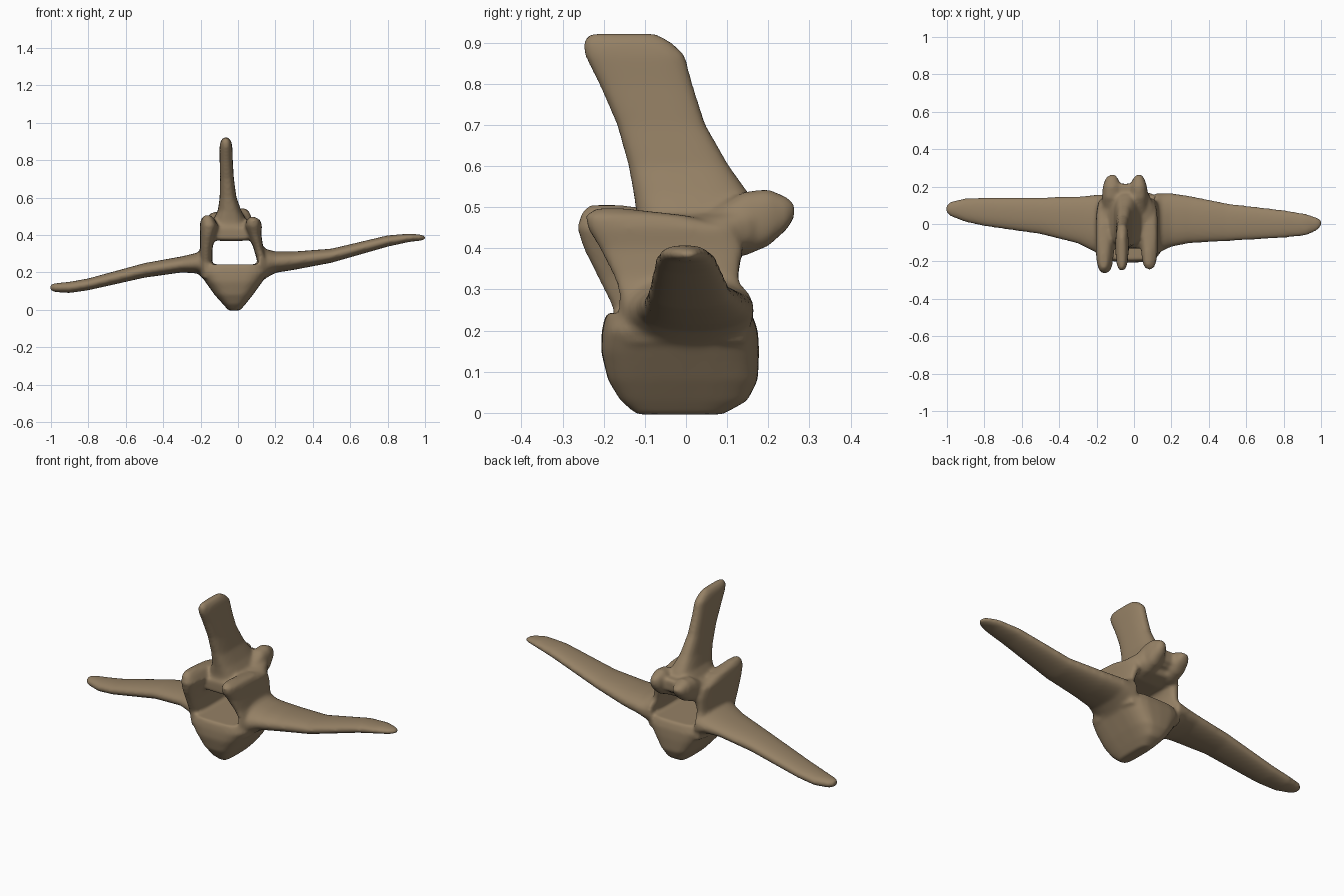
import bpy, bmesh, math
from mathutils import Vector

bone = bpy.data.materials.new("bone_brown")
bone.diffuse_color = (0.30, 0.218, 0.13, 1)

bm = bmesh.new()


def loft(axis, sections, power=2.6, n=28):
    """Closed loft along an axis; section = (t, a0, a1, b0, b1) bounds.
    axis z: a=x b=y, axis x: a=y b=z, axis y: a=x b=z."""
    rings = []
    for t, a0, a1, b0, b1 in sections:
        ring = []
        for i in range(n):
            c, s = math.cos(2 * math.pi * i / n), math.sin(2 * math.pi * i / n)
            a = (a0 + a1) / 2 + (a1 - a0) / 2 * math.copysign(abs(c) ** (2 / power), c)
            b = (b0 + b1) / 2 + (b1 - b0) / 2 * math.copysign(abs(s) ** (2 / power), s)
            co = {'x': (t, a, b), 'y': (a, t, b), 'z': (a, b, t)}[axis]
            ring.append(bm.verts.new(co))
        rings.append(ring)
    faces = [bm.faces.new(rings[0][::-1]), bm.faces.new(rings[-1])]
    for r, q in zip(rings, rings[1:]):
        for i in range(n):
            j = (i + 1) % n
            faces.append(bm.faces.new((r[i], r[j], q[j], q[i])))
    bmesh.ops.recalc_face_normals(bm, faces=faces)


# wedge-shaped body
loft('z', [(-0.004, -0.05, 0.01, -0.12, 0.09),
           (0.03, -0.08, 0.04, -0.16, 0.15),
           (0.08, -0.125, 0.08, -0.19, 0.175),
           (0.15, -0.175, 0.13, -0.207, 0.178),
           (0.20, -0.205, 0.165, -0.205, 0.175),
           (0.243, -0.19, 0.15, -0.195, 0.16)], 3.5)

# left side wing, drooping
loft('x', [(-1.004, 0.06, 0.10, 0.105, 0.135),
           (-0.98, 0.04, 0.12, 0.095, 0.142),
           (-0.90, 0.01, 0.138, 0.09, 0.150),
           (-0.80, -0.012, 0.142, 0.105, 0.168),
           (-0.50, -0.055, 0.143, 0.172, 0.250),
           (-0.30, -0.105, 0.147, 0.200, 0.286),
           (-0.22, -0.145, 0.155, 0.195, 0.305),
           (-0.16, -0.175, 0.160, 0.160, 0.335)], 2.2)

# right side wing, rising
loft('x', [(0.11, -0.17, 0.165, 0.140, 0.36),
           (0.15, -0.145, 0.165, 0.170, 0.325),
           (0.20, -0.122, 0.165, 0.198, 0.312),
           (0.30, -0.103, 0.150, 0.214, 0.312),
           (0.50, -0.092, 0.110, 0.252, 0.327),
           (0.80, -0.075, 0.075, 0.338, 0.398),
           (0.92, -0.062, 0.055, 0.364, 0.408),
           (0.98, -0.035, 0.035, 0.370, 0.402),
           (1.004, -0.01, 0.02, 0.378, 0.392)], 2.2)

# canal walls flaring forward into the front joints
loft('z', [(0.17, -0.195, -0.135, -0.17, 0.15),
           (0.26, -0.205, -0.138, -0.18, 0.145),
           (0.33, -0.203, -0.136, -0.215, 0.128),
           (0.40, -0.203, -0.120, -0.25, 0.14),
           (0.45, -0.205, -0.105, -0.265, 0.12),
           (0.485, -0.198, -0.125, -0.255, 0.00),
           (0.505, -0.18, -0.145, -0.235, -0.16)], 3)
loft('z', [(0.17, 0.09, 0.15, -0.15, 0.15),
           (0.26, 0.103, 0.16, -0.155, 0.145),
           (0.33, 0.083, 0.135, -0.175, 0.128),
           (0.40, 0.055, 0.125, -0.21, 0.14),
           (0.45, 0.035, 0.128, -0.24, 0.12),
           (0.48, 0.045, 0.120, -0.245, 0.00),
           (0.497, 0.06, 0.09, -0.22, -0.15)], 3)

# canal roof
loft('y', [(-0.13, -0.16, 0.09, 0.375, 0.44),
           (-0.08, -0.185, 0.11, 0.368, 0.475),
           (0.08, -0.18, 0.115, 0.368, 0.49),
           (0.16, -0.16, 0.08, 0.39, 0.51)], 3)

# rear joints and the web between them
for x0, x1, dz in ((-0.172, -0.065, -0.01), (-0.025, 0.075, 0.01)):
    loft('y', [(0.04, x0, x1, 0.37, 0.47 + dz),
               (0.14, x0, x1, 0.38, 0.528 + dz),
               (0.20, x0 + 0.005, x1 - 0.005, 0.405, 0.534 + dz),
               (0.245, x0 + 0.02, x1 - 0.02, 0.445, 0.515 + dz),
               (0.264, x0 + 0.04, x1 - 0.035, 0.475, 0.50 + dz)], 2.4)
loft('y', [(0.05, -0.12, 0.03, 0.39, 0.5), (0.215, -0.1, 0.02, 0.44, 0.51)])

# tall spine leaning forward
loft('z', [(0.42, -0.15, 0.07, -0.12, 0.19),
           (0.48, -0.135, 0.045, -0.12, 0.185),
           (0.53, -0.108, 0.018, -0.127, 0.155),
           (0.60, -0.098, -0.008, -0.140, 0.105),
           (0.70, -0.096, -0.022, -0.168, 0.048),
           (0.80, -0.098, -0.028, -0.212, 0.016),
           (0.87, -0.099, -0.030, -0.247, -0.002),
           (0.90, -0.094, -0.036, -0.252, -0.035),
           (0.922, -0.078, -0.05, -0.235, -0.07)], 2.8)

# fuse everything into one smooth bone
mesh = bpy.data.meshes.new("vertebra_bone")
bm.to_mesh(mesh)
bm.free()
mesh.materials.append(bone)
obj = bpy.data.objects.new("vertebra_bone", mesh)
bpy.context.collection.objects.link(obj)
bpy.context.view_layer.objects.active = obj
obj.select_set(True)

fuse = obj.modifiers.new("fuse", 'REMESH')
fuse.mode = 'VOXEL'
fuse.voxel_size = 0.009
fuse.use_smooth_shade = True
soft = obj.modifiers.new("soften", 'SMOOTH')
soft.factor = 0.5
soft.iterations = 10
